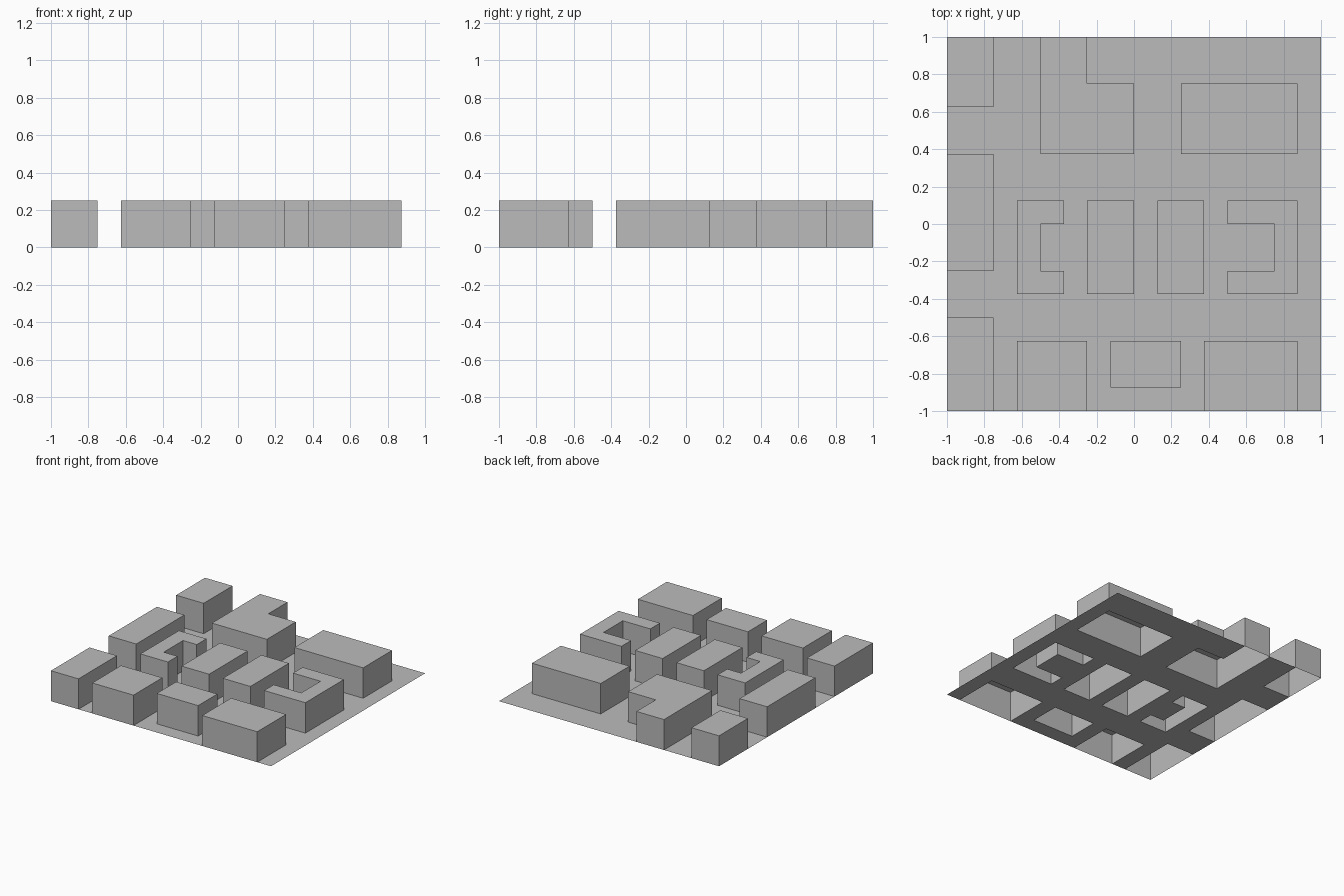
import bpy, bmesh, math

if "Cube" in bpy.data.objects:
    bpy.data.objects.remove(bpy.data.objects["Cube"])

CELL = 0.125     # layout grid step
HEIGHT = 0.25    # height of every building

grey = bpy.data.materials.new("plain_grey")
grey.diffuse_color = (0.5, 0.5, 0.5, 1)
grey.use_nodes = True
grey.node_tree.nodes["Principled BSDF"].inputs["Base Color"].default_value = grey.diffuse_color

# Footprints in grid cells: name, rectangle (x0, y0, x1, y1), optional notch
BUILDINGS = [
    ("west_block_north", (-8, 5, -6, 8), None),
    ("west_block_middle", (-8, -2, -6, 3), None),
    ("west_block_south", (-8, -8, -6, -4), None),
    ("l_shaped_block", (-4, 3, 0, 8), (-2, 6, 0, 8)),
    ("north_east_block", (2, 3, 7, 6), None),
    ("courtyard_block_west", (-5, -3, -3, 1), (-4, -2, -3, 0)),
    ("centre_block_west", (-2, -3, 0, 1), None),
    ("centre_block_east", (1, -3, 3, 1), None),
    ("courtyard_block_east", (4, -3, 7, 1), (4, -2, 6, 0)),
    ("south_block_west", (-5, -8, -2, -5), None),
    ("south_block_middle", (-1, -7, 2, -5), None),
    ("south_block_east", (3, -8, 7, -5), None),
]


def in_rect(i, j, r):
    return r is not None and r[0] <= i < r[2] and r[1] <= j < r[3]


def cells_of(rect, notch):
    return {(i, j) for i in range(rect[0], rect[2]) for j in range(rect[1], rect[3])
            if not in_rect(i, j, notch)}


def cell_sheet(cells, z):
    """Flat upward-facing sheet covering the given grid cells."""
    bm = bmesh.new()
    for i, j in sorted(cells):
        corners = [(i, j), (i + 1, j), (i + 1, j + 1), (i, j + 1)]
        bm.faces.new([bm.verts.new((x * CELL, y * CELL, z)) for x, y in corners])
    bmesh.ops.remove_doubles(bm, verts=bm.verts[:], dist=0.001)
    return bm


def finish(name, bm):
    mesh = bpy.data.meshes.new(name)
    bm.to_mesh(mesh)
    bm.free()
    mesh.materials.append(grey)
    bpy.context.collection.objects.link(bpy.data.objects.new(name, mesh))


# Buildings: flat roof with walls dropped from its rim, open underneath
occupied = set()
for name, rect, notch in BUILDINGS:
    cells = cells_of(rect, notch)
    occupied |= cells
    bm = cell_sheet(cells, HEIGHT)
    bmesh.ops.dissolve_limit(bm, angle_limit=math.radians(1),
                             verts=bm.verts[:], edges=bm.edges[:])
    rim = [e for e in bm.edges if e.is_boundary]
    geom = bmesh.ops.extrude_edge_only(bm, edges=rim)["geom"]
    for v in geom:
        if isinstance(v, bmesh.types.BMVert):
            v.co.z = 0
    bmesh.ops.recalc_face_normals(bm, faces=bm.faces[:])
    finish(name, bm)

# Streets: thin ground sheet with openings under the buildings
finish("street_ground", cell_sheet(cells_of((-8, -8, 8, 8), None) - occupied, 0))
